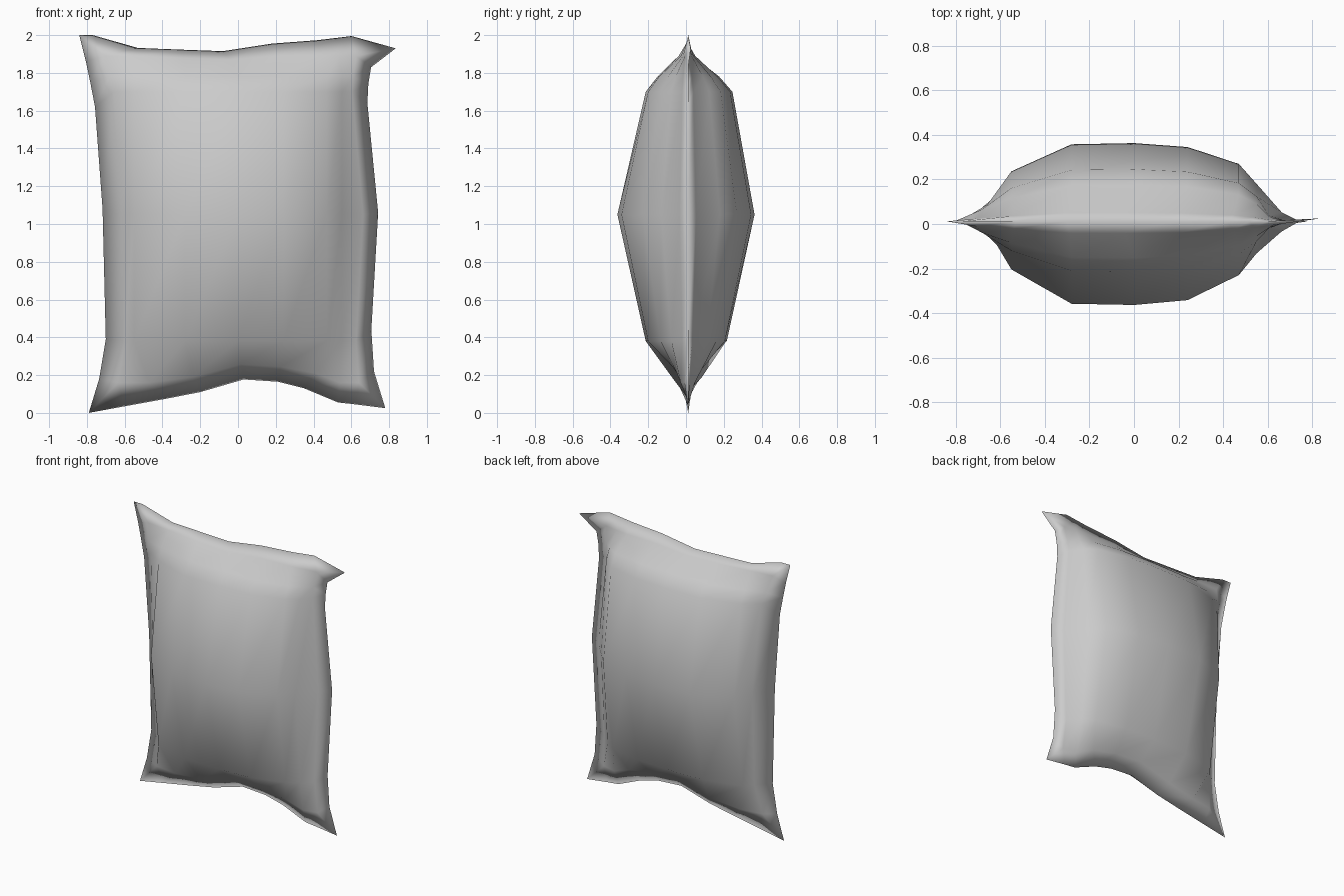
import bpy, bmesh

if "Cube" in bpy.data.objects:
    bpy.data.objects.remove(bpy.data.objects["Cube"])

# Seam outline: bottom and top edges (left to right), left and right edges (bottom to top)
bottom = [(-.79, 0), (-.6, .035), (-.39, .073), (-.2, .11), (.03, .177),
          (.21, .165), (.35, .13), (.53, .055), (.62, .045), (.78, .025)]
top = [(-.84, 2), (-.77, 2), (-.53, 1.932), (-.3, 1.923), (-.08, 1.915),
       (.18, 1.955), (.42, 1.973), (.52, 1.985), (.60, 1.995), (.835, 1.93)]
left = [(-.79, 0), (-.735, .18), (-.70, .39), (-.717, 1.08), (-.757, 1.62),
        (-.782, 1.75), (-.805, 1.86), (-.84, 2)]
right = [(.78, .025), (.72, .22), (.706, .44), (.742, 1.06), (.685, 1.64),
         (.69, 1.74), (.705, 1.83), (.835, 1.93)]

# Padding: column positions, then column profile and row depth for front (-1) and back (1)
col_x = [0, 0, -.55, -.28, 0, .24, .47, .55, 0, 0]
profile = {-1: [0, .25, .56, .985, 1, .94, .63, .36, .09, 0],
           1: [0, .33, .64, .985, 1, .95, .735, .48, .12, 0]}
depth = {-1: [0, .075, .212, .362, .212, .15, .04, 0],
         1: [0, .075, .205, .352, .235, .165, .04, 0]}
SEAM_Y = .012
NC, NR = len(bottom), len(left)


def grid_point(i, j):
    """Front-view position of column i, row j."""
    if j == 0:
        return bottom[i]
    if j == NR - 1:
        return top[i]
    if i == 0:
        return left[j]
    if i == NC - 1:
        return right[j]
    x = col_x[i]
    if i == 1:
        x = left[j][0] + .1
    elif i == NC - 2:
        x = right[j][0] - .08
    elif j == 1:
        x = .5 * (x + bottom[i][0])
    elif j == NR - 2:
        x = .5 * (x + top[i][0])
    z = [0, max(bottom[i][1] + .08, .16), .38, 1.05, 1.7, 1.78,
         min(top[i][1] - .045, 1.89), 0][j]
    return x, z


bm = bmesh.new()
seam = {}


def build_side(side):
    """One cloth panel, welded to the other along the seam."""
    vs = {}
    for j in range(NR):
        for i in range(NC):
            x, z = grid_point(i, j)
            edge = i in (0, NC - 1) or j in (0, NR - 1)
            if edge and (i, j) in seam:
                vs[i, j] = seam[i, j]
                continue
            y = SEAM_Y * (1 if edge else .4) + side * depth[side][j] * profile[side][i]
            if not edge:
                y += side * .006
            if (i, j) == (NC - 1, NR - 1):
                y = .025
            vs[i, j] = bm.verts.new((x, y, z))
            if edge:
                seam[i, j] = vs[i, j]
    for j in range(NR - 1):
        for i in range(NC - 1):
            f = [vs[i, j], vs[i + 1, j], vs[i + 1, j + 1], vs[i, j + 1]]
            if i in (0, NC - 2) and j in (0, NR - 2):
                # Corner ears: crease runs from the tip to the padding
                k = 0 if (i == 0) == (j == 0) else 1
                f = f[k:] + f[:k]
                parts = [[f[0], f[1], f[2]], [f[0], f[2], f[3]]]
            else:
                parts = [f]
            for p in parts:
                bm.faces.new(p if side < 0 else p[::-1])


build_side(-1)
build_side(1)
bmesh.ops.recalc_face_normals(bm, faces=bm.faces)

# Pillow object with smooth shading
mesh = bpy.data.meshes.new("pillow")
bm.to_mesh(mesh)
bm.free()
for p in mesh.polygons:
    p.use_smooth = True
pillow = bpy.data.objects.new("pillow", mesh)
bpy.context.collection.objects.link(pillow)
